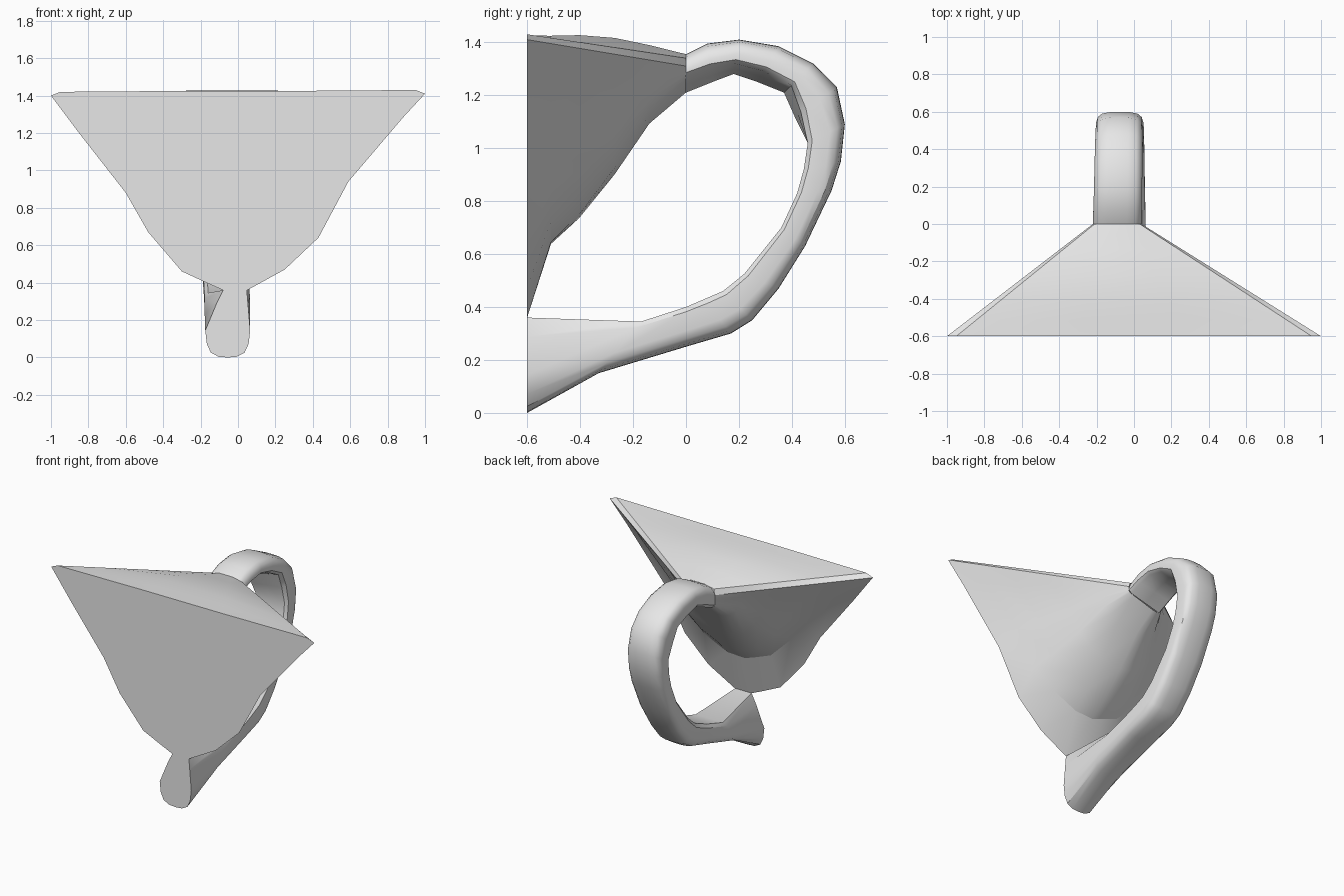
import bpy
import bmesh
import math

default_cube = bpy.data.objects.get("Cube")
if default_cube:
    bpy.data.objects.remove(default_cube, do_unlink=True)

grey = bpy.data.materials.new("light_grey")
grey.use_nodes = True
grey.diffuse_color = (0.8, 0.8, 0.8, 1)
grey.node_tree.nodes["Principled BSDF"].inputs["Base Color"].default_value = (0.8, 0.8, 0.8, 1)


def loft(name, rings, angle, cap_first, cap_last):
    """Skin a list of equal-length point rings into one object."""
    bm = bmesh.new()
    loops = [[bm.verts.new(p) for p in ring] for ring in rings]
    n = len(loops[0])
    for a, b in zip(loops, loops[1:]):
        for i in range(n):
            j = (i + 1) % n
            bm.faces.new((a[i], a[j], b[j], b[i]))
    if cap_first:
        bm.faces.new(loops[0][::-1])
    if cap_last:
        bm.faces.new(loops[-1])
    bmesh.ops.recalc_face_normals(bm, faces=bm.faces)
    mesh = bpy.data.meshes.new(name)
    bm.to_mesh(mesh)
    bm.free()
    mesh.materials.append(grey)
    obj = bpy.data.objects.new(name, mesh)
    bpy.context.collection.objects.link(obj)
    bpy.ops.object.select_all(action='DESELECT')
    obj.select_set(True)
    bpy.context.view_layer.objects.active = obj
    bpy.ops.object.shade_smooth_by_angle(angle=math.radians(angle))
    return obj


# Wedge body: front outline (x, z) paired with its point on the neck (x, z)
outline = [
    (-1, 1.40, -.22, 1.30), (-.95, 1.42, -.21, 1.34), (-.3, 1.425, -.14, 1.355),
    (.3, 1.425, -.04, 1.355), (.95, 1.43, .03, 1.34), (1, 1.41, .04, 1.31),
    (.88, 1.28, .04, 1.30), (.59, .94, .04, 1.285), (.43, .64, .04, 1.28),
    (.25, .47, .03, 1.27), (.05, .36, 0, 1.26), (-.08, .36, -.15, 1.215),
    (-.17, .40, -.18, 1.21), (-.3, .46, -.21, 1.22), (-.48, .67, -.22, 1.23),
    (-.6, .88, -.22, 1.25), (-.85, 1.2, -.22, 1.28),
]
# Depth fraction, hollow of the underside, crown of the top
sections = [(0, 0, 0), (.15, .15, .01), (.33, .095, .025), (.55, .07, .03),
            (.77, .075, .018), (1, 0, 0)]
body_rings = []
for t, hollow, crown in sections:
    ring = []
    for px, pz, qx, qz in outline:
        z = pz + (qz - pz) * t
        if pz < 1.3:
            z += hollow * (1.4 - pz) / 1.04
        elif abs(px) < .5:
            z += crown
        ring.append((px + (qx - px) * t, -.6 + .6 * t, z))
    body_rings.append(ring)
loft("wedge_body", body_rings, 25, True, False)

# Hooked handle: outer (y, z) and inner (y, z) edge, tilt of the inner face
stations = [
    (0, 1.355, 0, 1.21, .4), (.08, 1.395, .10, 1.25, .35), (.2, 1.41, .18, 1.28, .3),
    (.35, 1.385, .27, 1.25, .3), (.48, 1.32, .37, 1.21, .25), (.57, 1.23, .41, 1.12, .15),
    (.6, 1.09, .46, 1.02, 0), (.585, .95, .445, .92, 0), (.55, .84, .42, .83, 0),
    (.45, .63, .36, .70, 0), (.35, .47, .22, .525, 0), (.25, .35, .14, .46, 0),
    (.17, .30, .07, .43, 0), (0, .25, 0, .40, 0), (-.33, .15, -.17, .345, 0),
    (-.6, 0, -.6, .36, 0),
]
# Rounded outer side of the cross-section: across, inner-to-outer
outer_profile = [(1, .6), (.93, .8), (.75, .93), (.4, .99), (0, 1), (-.4, .99),
                 (-.75, .93), (-.93, .8), (-1, .6)]
handle_rings = []
for k, (oy, oz, iy, iz, tilt) in enumerate(stations):
    f = k / (len(stations) - 1)
    centre, half = -.09 + .035 * f, .13 - .01 * f
    profile = [(-1, .15), (-.85, 0), (0, tilt / 2), (.85, tilt), (1, tilt + .12)]
    if k == len(stations) - 1:
        # Foot narrows towards its top edge
        profile = [(-.5, .2), (-.2, 0), (.3, 0), (.85, 0), (.9, .2)]
    ring = [(centre + half * u, iy + (oy - iy) * v, iz + (oz - iz) * v)
            for u, v in profile + outer_profile]
    handle_rings.append(ring)
loft("hooked_handle", handle_rings, 35, False, True)
